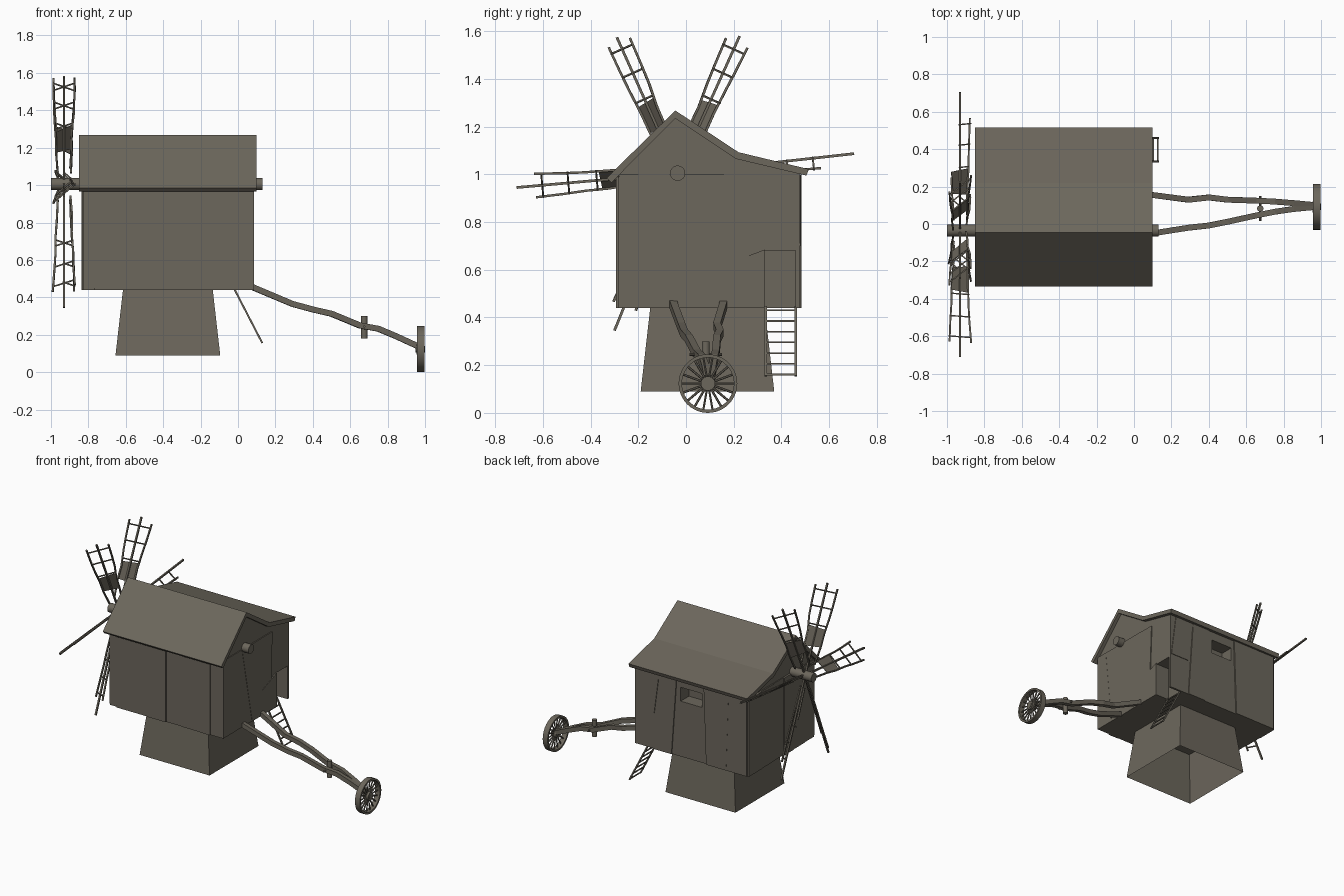
import bpy, bmesh, math, random
from mathutils import Vector

if "Cube" in bpy.data.objects:
    bpy.data.objects.remove(bpy.data.objects["Cube"])

random.seed(4)
wood = bpy.data.materials.new("weathered_wood")
wood.diffuse_color = (0.15, 0.135, 0.107, 1)
wood.use_nodes = True
wood.node_tree.nodes["Principled BSDF"].inputs["Base Color"].default_value = wood.diffuse_color


def finish(name, bm):
    bmesh.ops.recalc_face_normals(bm, faces=bm.faces)
    me = bpy.data.meshes.new(name)
    bm.to_mesh(me)
    bm.free()
    me.materials.append(wood)
    ob = bpy.data.objects.new(name, me)
    bpy.context.collection.objects.link(ob)
    return ob


def add_prism(bm, pts, push):
    """Extrude a closed 3D outline along push."""
    push = Vector(push)
    a = [bm.verts.new(p) for p in pts]
    b = [bm.verts.new(Vector(p) + push) for p in pts]
    bm.faces.new(a)
    bm.faces.new(b[::-1])
    for i in range(len(a)):
        j = (i + 1) % len(a)
        bm.faces.new((a[i], b[i], b[j], a[j]))


def add_box(bm, lo, hi):
    (x0, y0, z0), (x1, y1, z1) = lo, hi
    add_prism(bm, [(x0, y0, z0), (x1, y0, z0), (x1, y1, z0), (x0, y1, z0)], (0, 0, z1 - z0))


def add_rod(bm, pts, r, n=4):
    """Sweep an n-sided section along a path."""
    pts = [Vector(p) for p in pts]
    rings = []
    for i, p in enumerate(pts):
        t = (pts[min(i + 1, len(pts) - 1)] - pts[max(i - 1, 0)]).normalized()
        u = t.cross(Vector((0, 0, 1)) if abs(t.z) < 0.95 else Vector((1, 0, 0))).normalized()
        v = t.cross(u)
        angs = [2 * math.pi * (k + 0.5) / n for k in range(n)]
        rings.append([bm.verts.new(p + r * (math.cos(a) * u + math.sin(a) * v)) for a in angs])
    for A, B in zip(rings, rings[1:]):
        for k in range(n):
            m = (k + 1) % n
            bm.faces.new((A[k], A[m], B[m], B[k]))
    bm.faces.new(rings[0])
    bm.faces.new(rings[-1][::-1])


def smooth(ob):
    bpy.ops.object.select_all(action='DESELECT')
    bpy.context.view_layer.objects.active = ob
    ob.select_set(True)
    bpy.ops.object.shade_smooth_by_angle(angle=math.radians(35))


# Tapered base, open underneath
bm = bmesh.new()
rings = []
for h, z in ((0.28, 0.09), (0.24, 0.44)):
    rings.append([bm.verts.new((-0.375 + sx * h, 0.09 + sy * h, z))
                  for sx, sy in ((-1, -1), (1, -1), (1, 1), (-1, 1))])
for i in range(4):
    j = (i + 1) % 4
    bm.faces.new((rings[0][i], rings[0][j], rings[1][j], rings[1][i]))
finish("base", bm)

# Mill body with gabled profile
bm = bmesh.new()
prof = [(-0.28, 0.44), (0.475, 0.44), (0.475, 1.01), (0.22, 1.07), (-0.045, 1.245), (-0.28, 1.01)]
add_prism(bm, [(-0.825, y, z) for y, z in prof], (0.9, 0, 0))
body = finish("body", bm)

# Door alcove and window recess
for nm, lo, hi in (("door_cut", (-0.03, 0.33, 0.40), (0.2, 0.46, 0.68)),
                   ("window_cut", (-0.46, 0.38, 0.84), (-0.29, 0.6, 0.94))):
    bm = bmesh.new()
    add_box(bm, lo, hi)
    cut = finish(nm, bm)
    cut.hide_render = True
    mod = body.modifiers.new(nm, 'BOOLEAN')
    mod.operation, mod.object, mod.solver = 'DIFFERENCE', cut, 'EXACT'
    bpy.context.view_layer.objects.active = body
    bpy.ops.object.modifier_apply(modifier=nm)
    bpy.data.objects.remove(cut)

# Front wall planks
bm = bmesh.new()
xs = [-0.83, -0.77, -0.525, -0.375, -0.25, -0.10, -0.02, 0.085]
for i, (a, b) in enumerate(zip(xs, xs[1:])):
    d = 0.005 + 0.004 * (i % 3)
    add_box(bm, (a, -0.28 - d, 0.45 if i == 0 else 0.44), (b, -0.279, 0.99))
finish("front_planks", bm)

# Irregular boards on the tail gable
bm = bmesh.new()
for o in ([(-0.28, 0.44), (-0.14, 0.44), (-0.20, 1.0), (-0.28, 1.0)],
          [(-0.14, 0.44), (0.045, 0.44), (-0.07, 1.0), (-0.20, 1.0)],
          [(0.045, 0.44), (0.33, 0.44), (0.33, 0.685), (0.265, 0.66), (0.16, 0.62), (0.16, 1.0), (-0.07, 1.0)],
          [(0.16, 0.62), (0.265, 0.66), (0.28, 1.0), (0.16, 1.0)]):
    add_prism(bm, [(0.074, y, z) for y, z in o], (random.uniform(0.006, 0.013), 0, 0))
finish("tail_gable_boards", bm)

# Vertical planks on the sail gable
bm = bmesh.new()
ys = [-0.28, -0.17, -0.04, 0.07, 0.19, 0.33, 0.475]
for i, (a, b) in enumerate(zip(ys, ys[1:])):
    add_box(bm, (-0.83 - 0.004 * (i % 3), a, 0.44), (-0.824, b, 1.0))
finish("sail_gable_planks", bm)

# Slanting boards on the back wall
bm = bmesh.new()
for x0, x1, top0, top1 in ((0.07, -0.08, 0.03, -0.12), (-0.08, -0.22, -0.12, -0.26),
                           (-0.50, -0.66, -0.48, -0.68), (-0.66, -0.825, -0.68, -0.825)):
    z0 = 0.70 if x0 == 0.07 else 0.44
    add_prism(bm, [(x0, 0.474, z0), (x1, 0.474, z0), (top1, 0.474, 1.0), (top0, 0.474, 1.0)],
              (0, random.uniform(0.005, 0.011), 0))
finish("back_boards", bm)

# Roof slab
bm = bmesh.new()
top = [(-0.333, 0.985), (-0.045, 1.268), (0.22, 1.093), (0.515, 1.022)]
low = [(0.505, 0.995), (0.21, 1.065), (-0.045, 1.235), (-0.313, 0.965)]
add_prism(bm, [(-0.85, y, z) for y, z in top + low], (0.95, 0, 0))
finish("roof", bm)

# Wind shaft
HY, HZ, HX = -0.035, 1.005, -0.93
bm = bmesh.new()
add_rod(bm, [(-1.0, HY, HZ), (0.13, HY, HZ)], 0.032, 20)
smooth(finish("wind_shaft", bm))

# Six pitched sails: tip y, tip z, length fraction of each rail
tips = [(0.705, 1.087, (1, 0.5)), (0.225, 1.58, (1, 1)), (-0.29, 1.575, (1, 1)),
        (-0.71, 0.945, (1, 1)), (-0.30, 0.345, (1, 1)), (0.24, 0.35, (1, 0.6))]
for idx, (ty, tz, lens) in enumerate(tips):
    hub = Vector((HX, HY, HZ))
    e = (Vector((HX, ty, tz)) - hub).normalized()
    length = (Vector((HX, ty, tz)) - hub).length
    w = Vector((0.76, 0.65 * e.z, -0.65 * e.y))
    half = lambda r: 0.042 + 0.055 * r

    def at(r, s):
        return hub + e * r + w * half(r) * s

    bm = bmesh.new()
    add_rod(bm, [hub, hub + e * length], 0.008)
    for s, f in zip((1, -1), lens):
        radii = [r for r in (0.08, 0.2, 0.29, 0.39, 0.48, 0.60) if r <= 0.61 * f + 0.02]
        add_rod(bm, [at(r, s * random.uniform(0.9, 1.08)) for r in radii], 0.007)
    for r in (0.34, 0.46, 0.57):
        add_rod(bm, [at(r, 1.05), at(r, -1.05 if r < 0.61 * lens[1] else -0.1)], 0.005)
    if idx < 4:   # remaining boarding near the hub
        n = e.cross(w).normalized() * 0.004
        add_prism(bm, [at(0.19, 1), at(0.33, 1), at(0.32, -1), at(0.20, -1)], n)
    finish(f"sail_{idx + 1}", bm)

# Crooked tail beams
zs = [0.475, 0.445, 0.365, 0.335, 0.312, 0.25, 0.232, 0.19, 0.13]
bx = [0.03, 0.10, 0.29, 0.40, 0.50, 0.65, 0.75, 0.85, 0.98]
for nm, by in (("tail_beam_back", [0.162, 0.155, 0.13, 0.142, 0.13, 0.125, 0.12, 0.112, 0.10]),
               ("tail_beam_front", [-0.06, -0.05, -0.02, -0.008, 0.012, 0.045, 0.065, 0.08, 0.092])):
    bm = bmesh.new()
    add_rod(bm, list(zip(bx, by, zs)), 0.022)
    finish(nm, bm)

# Peg and cross rod on the tail
bm = bmesh.new()
add_rod(bm, [(0.675, 0.083, 0.18), (0.675, 0.083, 0.30)], 0.017, 12)
add_rod(bm, [(0.675, 0.015, 0.245), (0.675, 0.15, 0.245)], 0.006, 8)
smooth(finish("tail_peg", bm))

# Spoked wheel
WY, WZ, R = 0.092, 0.123, 0.123
bm = bmesh.new()
N = 40
sec = [(0.958, R), (0.997, R), (0.997, R - 0.014), (0.958, R - 0.014)]
rings = [[bm.verts.new((x, WY + r * math.cos(2 * math.pi * i / N), WZ + r * math.sin(2 * math.pi * i / N)))
          for x, r in sec] for i in range(N)]
for i in range(N):
    A, B = rings[i], rings[(i + 1) % N]
    for k in range(4):
        bm.faces.new((A[k], A[(k + 1) % 4], B[(k + 1) % 4], B[k]))
add_rod(bm, [(0.955, WY, WZ), (0.998, WY, WZ)], 0.03, 20)
add_rod(bm, [(0.95, WY, WZ), (1.0, WY, WZ)], 0.018, 16)
for i in range(18):
    a = 2 * math.pi * i / 18
    d = Vector((0, math.cos(a), math.sin(a)))
    c = Vector((0.978, WY, WZ))
    add_rod(bm, [c + d * 0.025, c + d * (R - 0.01)], 0.005, 6)
smooth(finish("wheel", bm))

# Ladder to the door
bm = bmesh.new()
foot, head = Vector((0.13, 0, 0.155)), Vector((-0.02, 0, 0.445))
for y in (0.335, 0.46):
    off = Vector((0, y, 0))
    add_rod(bm, [foot + off, head + off], 0.007)
for i in range(7):
    p = foot.lerp(head, 0.02 + i * 0.155)
    add_rod(bm, [p + Vector((0, 0.333, 0)), p + Vector((0, 0.462, 0))], 0.005)
finish("ladder", bm)
